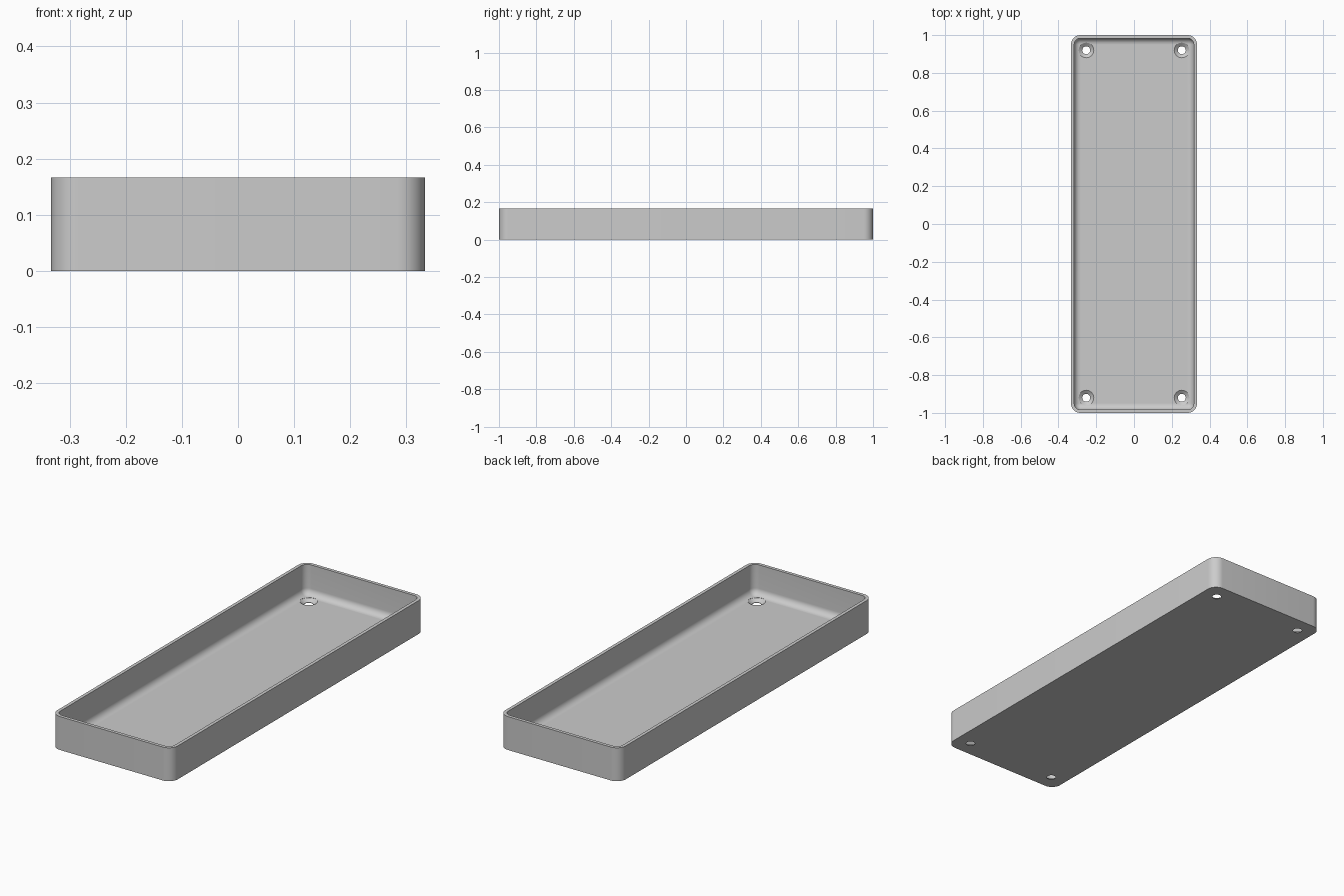
import bpy, bmesh, math

if "Cube" in bpy.data.objects:
    bpy.data.objects.remove(bpy.data.objects["Cube"])

HX, HY, H = 0.3333, 1.0, 0.1667     # half width, half length, height
WALL, FLOOR = 0.0167, 0.0167        # wall and floor thickness
R_OUT, FILLET = 0.05, 0.0325        # corner radius, inner floor fillet
SEG = 10

grey = bpy.data.materials.new("light_grey")
grey.diffuse_color = (0.6, 0.6, 0.6, 1)
grey.use_nodes = True
grey.node_tree.nodes["Principled BSDF"].inputs["Base Color"].default_value = grey.diffuse_color


def ring(bm, inset, z):
    """Rounded rectangle of vertices, moved in from the outer wall."""
    r = R_OUT - inset
    cx, cy = HX - R_OUT, HY - R_OUT
    verts = []
    for k, (sx, sy) in enumerate([(1, 1), (-1, 1), (-1, -1), (1, -1)]):
        for i in range(SEG + 1):
            a = (k + i / SEG) * math.pi / 2
            verts.append(bm.verts.new((sx * cx + r * math.cos(a),
                                       sy * cy + r * math.sin(a), z)))
    return verts


def bridge(bm, a, b):
    n = len(a)
    for i in range(n):
        j = (i + 1) % n
        bm.faces.new((a[i], a[j], b[j], b[i]))


def make_object(bm, name):
    bmesh.ops.recalc_face_normals(bm, faces=bm.faces)
    mesh = bpy.data.meshes.new(name)
    bm.to_mesh(mesh)
    bm.free()
    mesh.materials.append(grey)
    obj = bpy.data.objects.new(name, mesh)
    bpy.context.collection.objects.link(obj)
    return obj


# Tray shell: outer wall, rim, inner wall, rounded floor edge
bm = bmesh.new()
profile = [(0, 0), (0, H), (WALL, H)]
for i in range(SEG + 1):
    a = i / SEG * math.pi / 2
    profile.append((WALL + FILLET * (1 - math.cos(a)),
                    FLOOR + FILLET * (1 - math.sin(a))))
rings = [ring(bm, d, z) for d, z in profile]
for a, b in zip(rings, rings[1:]):
    bridge(bm, a, b)
bm.faces.new(rings[0])
bm.faces.new(rings[-1])
tray = make_object(bm, "tray")

# Countersunk screw holes in the four corners
bm = bmesh.new()
N = 32
for sx in (-1, 1):
    for sy in (-1, 1):
        loops = []
        for r, z in [(0.021, -0.02), (0.021, 0.002), (0.04, FLOOR), (0.04, 0.06)]:
            loops.append([bm.verts.new((sx * 0.253 + r * math.cos(t * math.tau / N),
                                        sy * 0.92 + r * math.sin(t * math.tau / N), z))
                          for t in range(N)])
        for a, b in zip(loops, loops[1:]):
            bridge(bm, a, b)
        bm.faces.new(loops[0])
        bm.faces.new(loops[-1])
cutter = make_object(bm, "hole_cutter")
cutter.hide_render = True

mod = tray.modifiers.new("screw_holes", 'BOOLEAN')
mod.operation = 'DIFFERENCE'
mod.solver = 'EXACT'
mod.object = cutter
bpy.context.view_layer.objects.active = tray
tray.select_set(True)
cutter.select_set(False)
bpy.ops.object.modifier_apply(modifier=mod.name)
bpy.data.objects.remove(cutter)

# Smooth corners, sharp rim and hole edges
bpy.ops.object.shade_smooth_by_angle(angle=math.radians(30))
